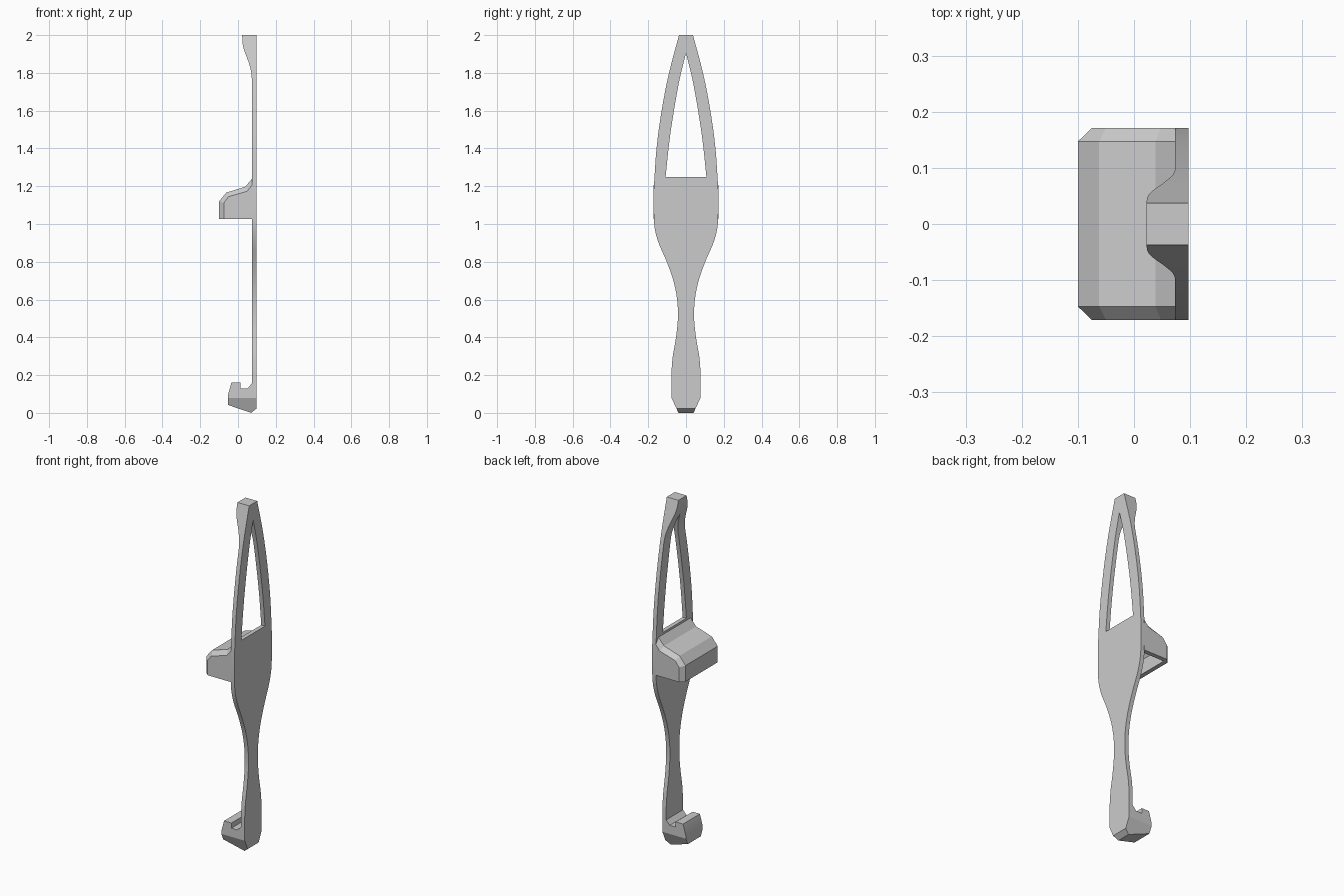
import bpy, bmesh, math
from mathutils import Vector

if "Cube" in bpy.data.objects:
    bpy.data.objects.remove(bpy.data.objects["Cube"])

grey = bpy.data.materials.new("plain_grey")
grey.diffuse_color = (0.6, 0.6, 0.6, 1)
grey.use_nodes = True
grey.node_tree.nodes["Principled BSDF"].inputs["Base Color"].default_value = grey.diffuse_color


def smooth_path(pts, steps=4):
    """Catmull-Rom curve through a few control points."""
    p = [Vector(q) for q in pts]
    p = [2 * p[0] - p[1]] + p + [2 * p[-1] - p[-2]]
    out = []
    for a, b, c, d in zip(p, p[1:], p[2:], p[3:]):
        for i in range(steps):
            t = i / steps
            out.append(0.5 * (2 * b + (c - a) * t + (2 * a - 5 * b + 4 * c - d) * t * t
                              + (3 * b - a - 3 * c + d) * t ** 3))
    return [tuple(q) for q in out] + [tuple(pts[-1])]


def loft(name, rings):
    """Closed solid through matching rings of 3D points."""
    bm = bmesh.new()
    vs = [[bm.verts.new(p) for p in r] for r in rings]
    n = len(vs[0])
    for a, b in zip(vs, vs[1:]):
        for i in range(n):
            bm.faces.new((a[i], a[(i + 1) % n], b[(i + 1) % n], b[i]))
    bm.faces.new(vs[0])
    bm.faces.new(vs[-1][::-1])
    bmesh.ops.recalc_face_normals(bm, faces=bm.faces)
    me = bpy.data.meshes.new(name)
    bm.to_mesh(me)
    bm.free()
    ob = bpy.data.objects.new(name, me)
    bpy.context.collection.objects.link(ob)
    me.materials.append(grey)
    return ob


def along_x(name, yz, x0, x1):
    return loft(name, [[(x, y, z) for y, z in yz] for x in (x0, x1)])


def along_y(name, rings):
    return loft(name, [[(x, y, z) for x, z in xz] for y, xz in rings])


def cut(ob, tool, operation):
    m = ob.modifiers.new("cut", 'BOOLEAN')
    m.object, m.operation, m.solver = tool, operation, 'EXACT'
    bpy.context.view_layer.objects.active = ob
    bpy.ops.object.modifier_apply(modifier=m.name)
    bpy.data.objects.remove(tool, do_unlink=True)


def mirrored(half):
    return half + [(-y, z) for y, z in reversed(half) if y > 1e-6]


# Body: leaf-shaped outline crossed with the side profile
lower = smooth_path([(0.077, 0.22), (0.07, 0.3), (0.053, 0.4), (0.043, 0.5), (0.047, 0.6),
                     (0.067, 0.7), (0.102, 0.8), (0.145, 0.9), (0.166, 0.98), (0.171, 1.06)])
upper = smooth_path([(0.171, 1.18), (0.156, 1.4), (0.129, 1.6), (0.09, 1.8), (0.037, 2.0)])
body = along_x("body", mirrored([(0.04, 0.0), (0.077, 0.08)] + lower + upper), -0.2, 0.2)

crest = smooth_path([(0.073, 1.77), (0.069, 1.81), (0.055, 1.86), (0.036, 1.91),
                     (0.025, 1.95), (0.022, 2.0)])
hook = [(0.097, 0.022), (0.07, 0.0), (-0.053, 0.042), (-0.053, 0.095), (-0.035, 0.16),
        (0.012, 0.16), (0.012, 0.13), (0.05, 0.13), (0.073, 0.155)]
side = hook + crest + [(0.097, 2.0)]
cut(body, along_y("side_profile", [(-0.3, side), (0.3, side)]), 'INTERSECT')

# Pointed window through the upper body
window = smooth_path([(0.108, 1.25), (0.089, 1.43), (0.064, 1.6), (0.033, 1.77), (0.0, 1.905)])
cut(body, along_x("window_cutter", mirrored(window), -0.2, 0.2), 'DIFFERENCE')

# Hood: chamfered ends, hollow and open underneath
outer = [(0.075, 1.24), (0.038, 1.197), (-0.062, 1.166), (-0.1, 1.12), (-0.1, 1.027), (0.075, 1.027)]
inner = [(0.075, 1.207), (0.048, 1.173), (-0.05, 1.145), (-0.075, 1.112), (-0.075, 1.027), (0.075, 1.027)]
hood = along_y("hood", [(-0.171, inner), (-0.147, outer), (0.147, outer), (0.171, inner)])
hollow = [(0.073, 1.2), (0.048, 1.17), (-0.05, 1.142), (-0.075, 1.11), (-0.075, 0.9), (0.073, 0.9)]
cut(hood, along_y("hollow_cutter", [(-0.146, hollow), (0.146, hollow)]), 'DIFFERENCE')

# Smooth the curved edges, keep corners sharp
for ob in (body, hood):
    bpy.ops.object.select_all(action='DESELECT')
    ob.select_set(True)
    bpy.context.view_layer.objects.active = ob
    bpy.ops.object.shade_smooth_by_angle(angle=math.radians(20))
